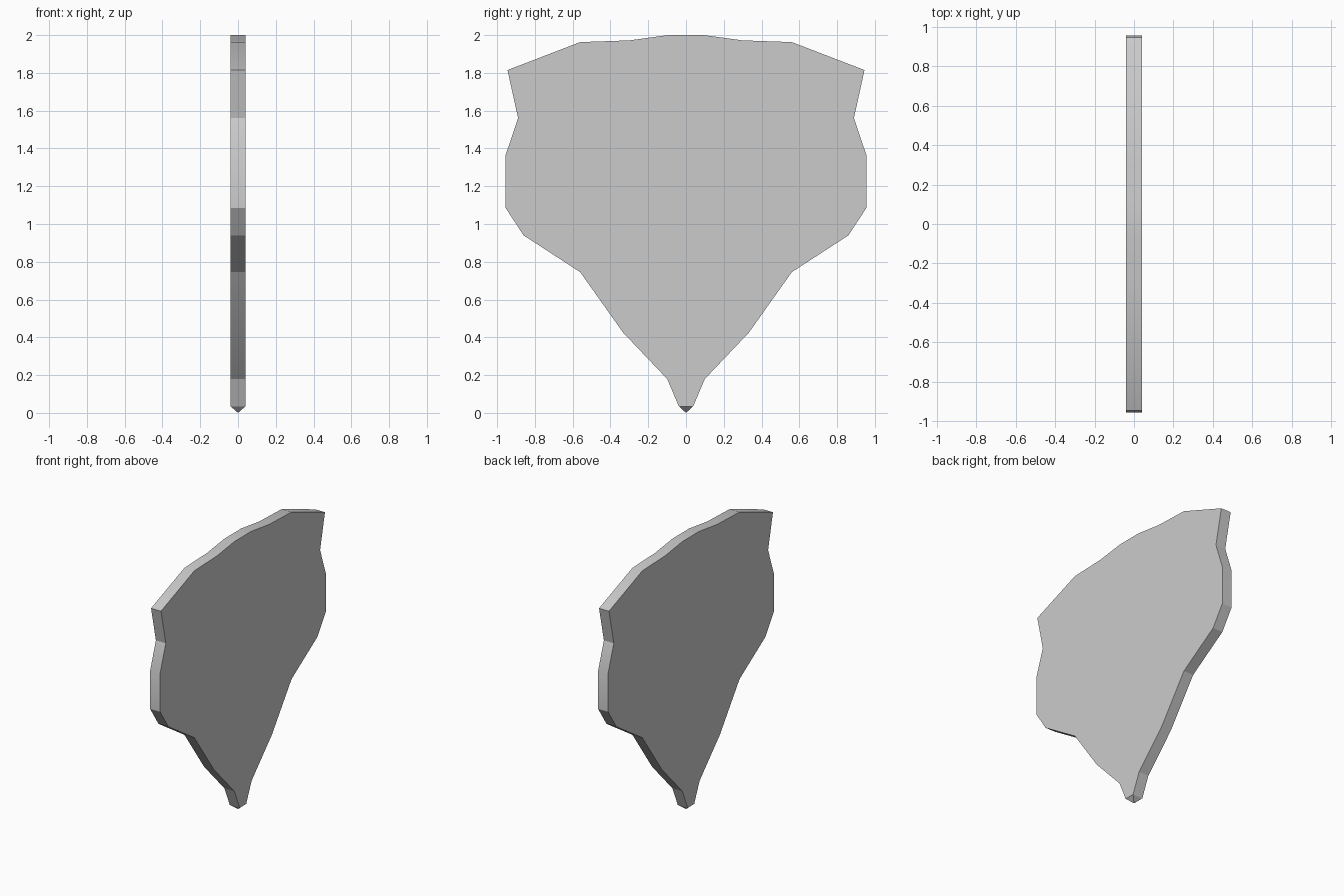
import bpy, bmesh, math

if "Cube" in bpy.data.objects:
    bpy.data.objects.remove(bpy.data.objects["Cube"])

HALF = 0.04  # half thickness of the plate

# Right half of the outline (y, z), from the foot up to the crown
half = [(0.038, 0.035), (0.10, 0.18), (0.333, 0.425), (0.56, 0.745),
        (0.86, 0.94), (0.955, 1.085), (0.955, 1.365), (0.889, 1.56),
        (0.945, 1.815), (0.56, 1.963), (0.30, 1.972), (0.095, 2.0)]
outline = half + [(-y, z) for y, z in reversed(half)]

# Flat leaf-shaped plate, with its narrow foot edge left open
bm = bmesh.new()
front = [bm.verts.new((HALF, y, z)) for y, z in outline]
back = [bm.verts.new((-HALF, y, z)) for y, z in outline]
bm.faces.new(front)
bm.faces.new(back[::-1])
n = len(outline)
for i in range(n - 1):
    bm.faces.new((front[i], back[i], back[i + 1], front[i + 1]))

# Small pyramid point closing the foot
tip = bm.verts.new((0, 0, 0))
ring = [front[0], back[0], back[-1], front[-1]]
for i in range(4):
    bm.faces.new((ring[i], ring[(i + 1) % 4], tip))

bmesh.ops.recalc_face_normals(bm, faces=bm.faces)
mesh = bpy.data.meshes.new("leaf_plate")
bm.to_mesh(mesh)
bm.free()
plate = bpy.data.objects.new("leaf_plate", mesh)
bpy.context.collection.objects.link(plate)

# Gentle bends of the rim are smooth, corners stay sharp
bpy.context.view_layer.objects.active = plate
plate.select_set(True)
bpy.ops.object.shade_smooth_by_angle(angle=math.radians(20))
